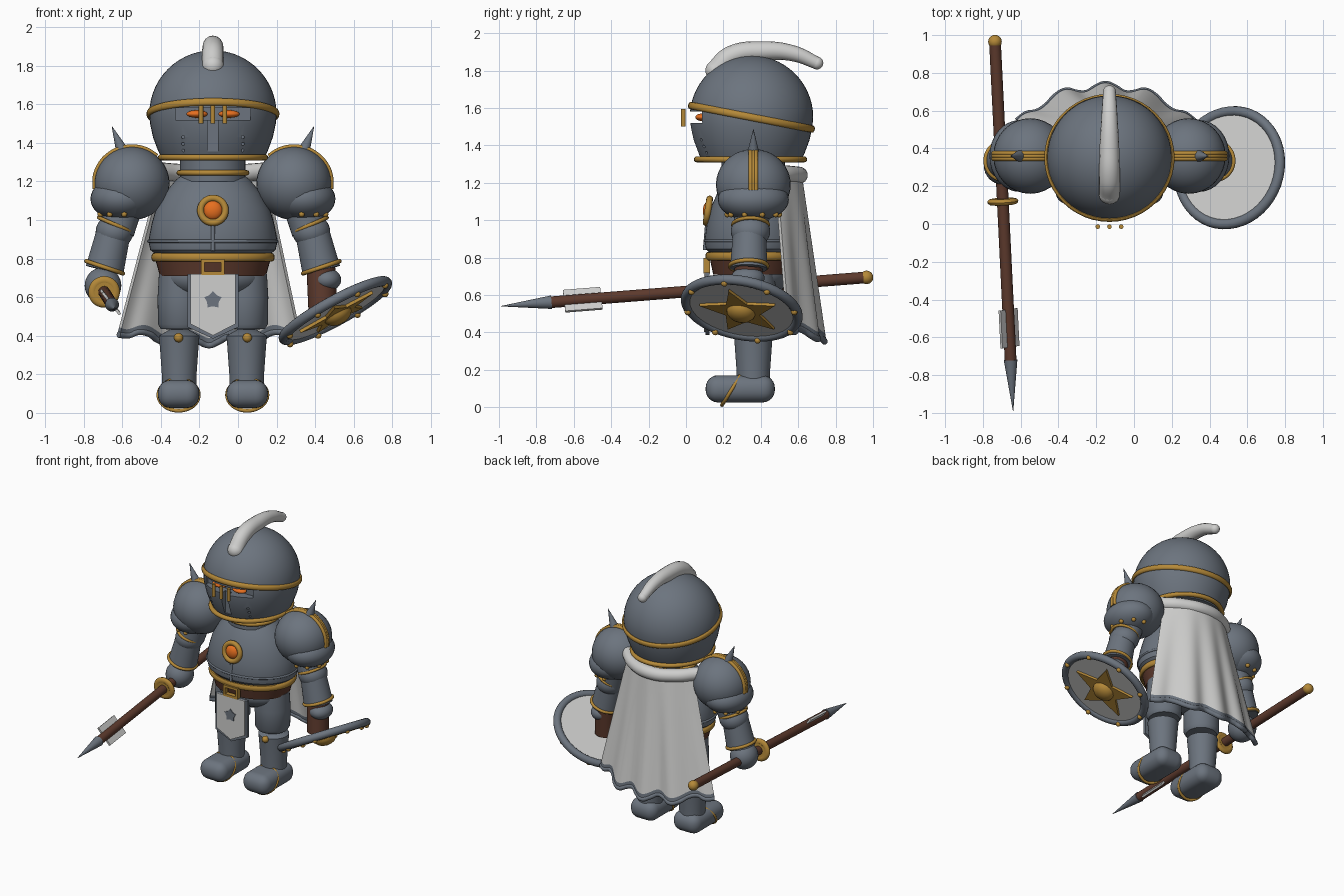
import bpy, bmesh, math
from mathutils import Vector, Matrix

if "Cube" in bpy.data.objects:
    bpy.data.objects.remove(bpy.data.objects["Cube"])

CX, CY = -0.13, 0.36      # body axis
made = []


def material(name, *rgb):
    m = bpy.data.materials.new(name)
    m.use_nodes = True
    m.diffuse_color = (*rgb, 1)
    m.node_tree.nodes["Principled BSDF"].inputs["Base Color"].default_value = (*rgb, 1)
    return m


STEEL = material("blue grey steel", 0.15, 0.175, 0.21)
GOLD = material("gold", 0.46, 0.25, 0.04)
CLOTH = material("pale cloth", 0.62, 0.62, 0.61)
BROWN = material("brown leather", 0.11, 0.042, 0.026)
GLOW = material("orange glow", 0.85, 0.17, 0.015)


def finish(name, mat, bm, matrix=Matrix()):
    bmesh.ops.recalc_face_normals(bm, faces=bm.faces)
    me = bpy.data.meshes.new(name)
    bm.to_mesh(me)
    bm.free()
    me.transform(matrix)
    me.materials.append(mat)
    ob = bpy.data.objects.new(name, me)
    bpy.context.collection.objects.link(ob)
    made.append(ob)
    return ob


def placed(loc, axis=(0, 0, 1), scale=(1, 1, 1)):
    turn = Vector(axis).to_track_quat('Z', 'Y').to_matrix().to_4x4()
    return Matrix.Translation(loc) @ turn @ Matrix.Diagonal((*scale, 1))


def ball(name, mat, loc, size):
    bm = bmesh.new()
    bmesh.ops.create_uvsphere(bm, u_segments=32, v_segments=18, radius=1)
    size = (size,) * 3 if isinstance(size, float) else size
    return finish(name, mat, bm, placed(loc, scale=size))


def rod(name, mat, a, b, r1, r2=None):
    a, b = Vector(a), Vector(b)
    bm = bmesh.new()
    bmesh.ops.create_cone(bm, cap_ends=True, segments=28, radius1=r1,
                          radius2=r1 if r2 is None else r2, depth=(b - a).length)
    return finish(name, mat, bm, placed((a + b) / 2, b - a))


def box(name, mat, loc, size, bevel=0.0):
    bm = bmesh.new()
    bmesh.ops.create_cube(bm, size=1)
    bmesh.ops.scale(bm, vec=size, verts=bm.verts)
    if bevel:
        bmesh.ops.bevel(bm, geom=bm.edges[:], offset=bevel, segments=6, profile=0.5, affect='EDGES')
    return finish(name, mat, bm, placed(loc))


def lathe(name, mat, profile, loc, axis=(0, 0, 1), scale=(1, 1, 1), closed=False):
    bm = bmesh.new()
    vs = [bm.verts.new((r, 0, z)) for r, z in profile]
    edges = [bm.edges.new(p) for p in zip(vs, vs[1:])]
    if closed:
        edges.append(bm.edges.new((vs[-1], vs[0])))
    bmesh.ops.spin(bm, geom=vs + edges, cent=(0, 0, 0), axis=(0, 0, 1),
                   angle=math.tau, steps=48, use_duplicate=False)
    bmesh.ops.remove_doubles(bm, verts=bm.verts, dist=0.0005)
    return finish(name, mat, bm, placed(loc, axis, scale))


def ring(name, mat, loc, R, r, axis=(0, 0, 1), scale=(1, 1, 1), tall=1):
    circle = [(R + r * math.cos(k * math.tau / 12), tall * r * math.sin(k * math.tau / 12)) for k in range(12)]
    return lathe(name, mat, circle, loc, axis, scale, True)


def tube(name, mat, pts, radius, widths=None):
    cu = bpy.data.curves.new(name, 'CURVE')
    cu.dimensions, cu.bevel_depth, cu.bevel_resolution, cu.use_fill_caps = '3D', radius, 6, True
    sp = cu.splines.new('BEZIER')
    sp.bezier_points.add(len(pts) - 1)
    for k, p in enumerate(pts):
        bp = sp.bezier_points[k]
        bp.co, bp.handle_left_type, bp.handle_right_type = p, 'AUTO', 'AUTO'
        bp.radius = widths[k] if widths else 1
    cu.materials.append(mat)
    ob = bpy.data.objects.new(name, cu)
    bpy.context.collection.objects.link(ob)
    made.append(ob)
    return ob


def plate(name, mat, outline, depth, matrix):
    bm = bmesh.new()
    face = bm.faces.new([bm.verts.new((x, y, 0)) for x, y in outline])
    ext = bmesh.ops.extrude_face_region(bm, geom=[face])
    bmesh.ops.translate(bm, vec=(0, 0, depth), verts=[v for v in ext['geom'] if isinstance(v, bmesh.types.BMVert)])
    return finish(name, mat, bm, matrix)


def star(outer, inner):
    return [((outer, inner)[k % 2] * math.sin(k * math.pi / 5), (outer, inner)[k % 2] * math.cos(k * math.pi / 5))
            for k in range(10)]


def cut(target, cutters):
    bpy.context.view_layer.objects.active = target
    for c in cutters:
        c.hide_render = True
        mod = target.modifiers.new("cut", 'BOOLEAN')
        mod.operation, mod.object, mod.solver = 'DIFFERENCE', c, 'EXACT'
        bpy.ops.object.modifier_apply(modifier=mod.name)
        made.remove(c)
        bpy.data.objects.remove(c)


# Helmet: dome over a fuller jaw, with eye slit, nose slit and breathing holes
dome = [(0.33 * math.cos(a * math.pi / 28), 0.33 * math.sin(a * math.pi / 28)) for a in range(15)]
dome[-1] = (0, 0.33)
helmet = lathe("helmet", STEEL, [(0, -0.24), (0.26, -0.24), (0.285, -0.19), (0.311, -0.12), (0.326, -0.05)] + dome,
               (CX, 0.35, 1.55))
cutters = [box("eye_slit", STEEL, (CX, 0.03, 1.55), (0.39, 0.16, 0.06)),
           box("nose_slit", STEEL, (CX, 0.03, 1.44), (0.055, 0.09, 0.17))]
for s in (-1, 1):
    for z in (1.36, 1.395, 1.43):
        cutters.append(rod("breath_hole", STEEL, (CX + s * 0.155, 0, z), (CX + s * 0.155, 0.115, z), 0.008))
cut(helmet, cutters)
ring("brow_band", GOLD, (CX, 0.35, 1.55), 0.333, 0.012, (0, 0.19, 0.98), tall=1.6)
ring("jaw_band", GOLD, (CX, 0.345, 1.325), 0.27, 0.016, scale=(1, 1.06, 1))
for s in (-1, 1):
    ball("eye", GLOW, (CX + s * 0.083, 0.085, 1.55), (0.055, 0.035, 0.02))
for k in (-1, 0, 1):
    tube("visor_bar", GOLD, [(CX + k * 0.062, -0.014, 1.50), (CX + k * 0.062, -0.014, 1.595)], 0.012)
plume = [(CX, 0.16, 1.80), (CX, 0.24, 1.875), (CX, 0.42, 1.905), (CX, 0.58, 1.89), (CX, 0.70, 1.84)]
tube("plume", CLOTH, plume, 0.056, [1, 1, 0.92, 0.75, 0.6])
ball("plume_root", CLOTH, plume[0], 0.056)
ball("plume_tip", CLOTH, plume[-1], 0.034)

# Torso, collar, chest gem and seams
lathe("torso", STEEL, [(0, 0.8), (0.28, 0.81), (0.325, 0.845), (0.335, 0.89), (0.318, 0.98), (0.295, 1.06),
                       (0.25, 1.14), (0.19, 1.21), (0.14, 1.25), (0, 1.25)], (CX, CY, 0), scale=(1, 0.78, 1))
rod("neck", STEEL, (CX, CY, 1.2), (CX, CY, 1.33), 0.17)
ring("collar", GOLD, (CX, CY, 1.245), 0.175, 0.014)
ring("waist_seam", STEEL, (CX, CY, 0.89), 0.333, 0.008, scale=(1, 0.78, 1))
tube("chest_ridge", STEEL, [(CX, 0.112, 0.98), (CX, 0.1, 0.84)], 0.01)
ring("gem_frame", GOLD, (CX, 0.117, 1.05), 0.064, 0.018, (0, -1, 0.15))
ball("gem", GLOW, (CX, 0.12, 1.05), (0.05, 0.03, 0.05))

# Belt, buckle and hips
lathe("belt", BROWN, [(0, 0.70), (0.275, 0.71), (0.3, 0.8), (0, 0.81)], (CX, CY, 0), scale=(1, 0.78, 1))
ring("belt_trim", GOLD, (CX, CY, 0.807), 0.306, 0.014, scale=(1, 0.8, 1), tall=1.6)
ball("hips", STEEL, (CX, CY, 0.70), (0.26, 0.19, 0.12))
for s in (-1, 1):
    box("buckle_side", GOLD, (CX + s * 0.052, 0.112, 0.757), (0.018, 0.035, 0.08))
    box("buckle_rail", GOLD, (CX, 0.112, 0.757 + s * 0.032), (0.12, 0.035, 0.018))

# Tabard with border and star
shield_shape = [(-1, 0.72), (1, 0.72), (1, 0.445), (0, 0.385), (-1, 0.445)]
upright = Matrix.Rotation(math.pi / 2, 4, 'X')
plate("tabard_border", STEEL, [(0.132 * x, z) for x, z in shield_shape], 0.02, Matrix.Translation((CX, 0.125, 0)) @ upright)
plate("tabard", CLOTH, [(0.116 * x, z + 0.016 * (z < 0.7)) for x, z in shield_shape], 0.008,
      Matrix.Translation((CX, 0.105, 0)) @ upright)
plate("tabard_star", STEEL, star(0.047, 0.032), 0.006, Matrix.Translation((CX, 0.097, 0.585)) @ upright)

for s in (-1, 1):
    def at(dx, y, z):
        return (CX + s * dx, y, z)

    # Legs and boots
    lathe("thigh", STEEL, [(0, 0.43), (0.105, 0.435), (0.12, 0.46), (0.122, 0.6), (0.115, 0.72), (0, 0.75)], at(0.165, CY, 0))
    lathe("shin", STEEL, [(0, 0.08), (0.088, 0.1), (0.09, 0.2), (0.1, 0.34), (0.105, 0.4), (0, 0.46)], at(0.175, CY, 0))
    ball("knee_knob", GOLD, at(0.178, 0.255, 0.39), 0.024)
    box("boot", STEEL, at(0.178, 0.29, 0.098), (0.215, 0.37, 0.145), 0.066)
    ring("boot_band", GOLD, at(0.178, 0.243, 0.093), 0.096, 0.01, (0, 0.85, -0.53), (1.08, 1, 1))

    # Pauldrons with rim strap, spike and rivets
    ball("pauldron", STEEL, at(0.42, CY, 1.19), (0.195, 0.2, 0.19))
    ball("pauldron_lower", STEEL, at(0.475, CY, 1.11), (0.16, 0.19, 0.115))
    strap = [at(0.42 + 0.195 * math.cos(a), CY, 1.19 + 0.19 * math.sin(a)) for a in [-0.15 + 0.35 * k for k in range(8)]]
    for y in (-0.014, 0, 0.014):
        tube("pauldron_strap", GOLD, [(p[0], p[1] + y, p[2]) for p in strap], 0.012)
    rod("spike", STEEL, at(0.465, CY, 1.345), at(0.524, CY, 1.486), 0.036, 0.001)
    for k in range(6):
        a = -1.7 + 0.68 * k
        ball("pauldron_rivet", GOLD, at(0.475 + 0.115 * math.cos(a), CY + 0.14 * math.sin(a), 1.03), 0.015)

    # Arms
    rod("upper_arm", STEEL, at(0.5, 0.345, 0.94), at(0.45, CY, 1.12), 0.092, 0.1)
    ball("elbow", STEEL, at(0.51, 0.345, 0.94), (0.098, 0.105, 0.09))
    rod("forearm", STEEL, at(0.562, 0.335, 0.74), at(0.512, 0.34, 0.95), 0.1, 0.088)
    ring("elbow_band", GOLD, at(0.505, 0.345, 0.975), 0.094, 0.01, (-s * 0.4, 0, 0.92))
    ring("wrist_band", GOLD, at(0.562, 0.335, 0.755), 0.1, 0.011, (-s * 0.32, 0, 0.95))

# Hands
ball("right_hand", STEEL, (-0.70, 0.31, 0.66), (0.095, 0.1, 0.095))
rod("left_grip", BROWN, (0.43, 0.335, 0.75), (0.44, 0.32, 0.53), 0.075)
ball("left_hand", STEEL, (0.46, 0.33, 0.69), (0.075, 0.09, 0.06))

# Spear
tail, tip = Vector((-0.736, 0.965, 0.694)), Vector((-0.64, -0.99, 0.54))
on = lambda t: tail.lerp(tip, t)
rod("spear_shaft", BROWN, tail, on(0.87), 0.031)
rod("spear_head", STEEL, on(0.862), tip, 0.036, 0.001)
ball("spear_pommel", GOLD, tail, 0.036)
ring("spear_guard", GOLD, on(0.433), 0.058, 0.024, tip - tail, tall=0.7)
rod("guard_hub", GOLD, on(0.425), on(0.441), 0.05)
fin = box("spear_fin", CLOTH, (0, 0, 0), (0.145, 0.014, 0.2))
side = Vector((0.62, 0, -0.78))
along = (tip - tail).normalized()
side = (side - along * side.dot(along)).normalized()
fin.data.transform(Matrix.Translation(on(0.776)) @ Matrix((side, along.cross(side), along)).transposed().to_4x4())

# Shield, facing outward and down
n = Vector((0.47, -0.17, -0.86)).normalized()
face = placed((0.505, 0.298, 0.53), n)
centre = face.translation
rod("shield_disc", CLOTH, centre - n * 0.012, centre + n * 0.012, 0.305)
ring("shield_rim", STEEL, centre, 0.304, 0.027, n)
plate("shield_star", GOLD, star(0.225, 0.1), 0.016, face @ Matrix.Translation((0, 0, 0.012)))
lathe("shield_boss", GOLD, [(0.08, 0), (0.074, 0.025), (0.055, 0.045), (0.03, 0.056), (0, 0.06)], centre + n * 0.015, n)
for k in range(8):
    a = k * math.tau / 8
    ball("shield_rivet", GOLD, face @ Vector((0.303 * math.cos(a), 0.303 * math.sin(a), 0.024)), 0.017)

# Cape with folds and a dark hem, hung from a rolled collar
bm = bmesh.new()
cols, rows, grid = 72, 24, []
for j in range(rows + 1):
    t = 1 - (1 - min(j / (rows - 1), 1)) ** 1.15 if j < rows else 1.045
    line = []
    for i in range(cols + 1):
        u = 2 * i / cols - 1
        fold = math.cos(u * 13)
        x = CX - 0.02 * t + u * (0.27 + 0.19 * t)
        y = 0.61 + 0.105 * t - (0.13 + 0.06 * t) * abs(u) ** 2.2 + 0.02 * t * fold
        z = 1.24 - t * (0.83 - 0.05 * u * u + 0.02 * fold)
        line.append(bm.verts.new((x, y, z)))
    grid.append(line)
for j in range(rows):
    for i in range(cols):
        f = bm.faces.new((grid[j][i], grid[j][i + 1], grid[j + 1][i + 1], grid[j + 1][i]))
        f.material_index = int(j == rows - 1)
cape = finish("cape", CLOTH, bm)
cape.data.materials.append(STEEL)
solid = cape.modifiers.new("thickness", 'SOLIDIFY')
solid.thickness, solid.offset = 0.02, 0
tube("cape_hem", STEEL, [v for v in [cape.data.vertices[k].co for k in range(rows * (cols + 1), (rows + 1) * (cols + 1), 4)]], 0.017)
tube("cape_roll", CLOTH, [(CX + u * 0.29, 0.605 - 0.15 * u * u, 1.24 + 0.015 * u * u) for u in (-1, -0.6, 0, 0.6, 1)], 0.046)

# Smooth shading with sharp edges kept
bpy.ops.object.select_all(action='DESELECT')
for ob in made:
    ob.select_set(True)
bpy.context.view_layer.objects.active = made[0]
bpy.ops.object.convert(target='MESH')
bpy.ops.object.shade_smooth_by_angle(angle=math.radians(35))
